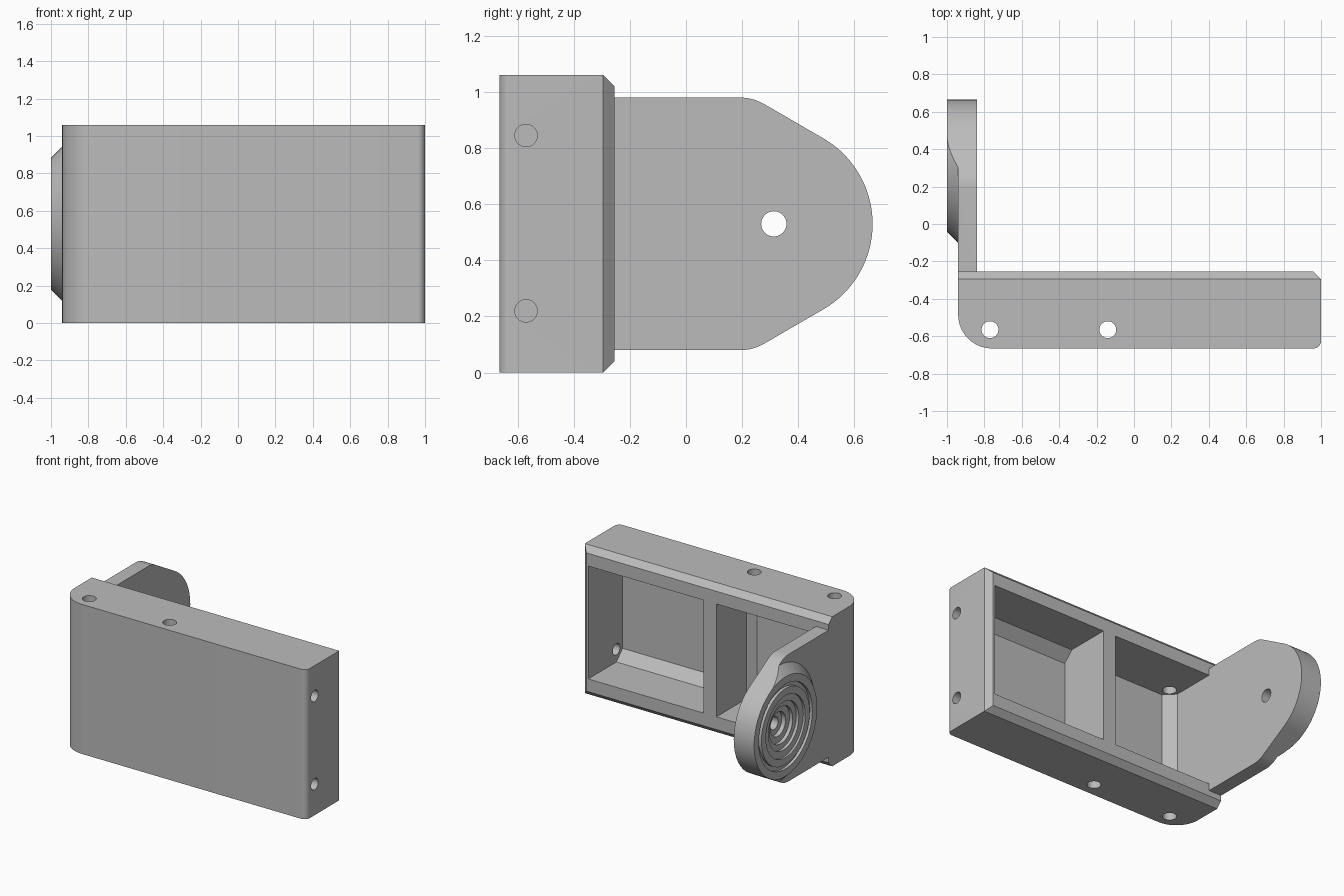
import bpy, bmesh
from math import cos, sin, radians, tau

if "Cube" in bpy.data.objects:
    bpy.data.objects.remove(bpy.data.objects["Cube"], do_unlink=True)

grey = bpy.data.materials.new("matte grey")
grey.use_nodes = True
colour = (0.5, 0.5, 0.5, 1)
grey.diffuse_color = colour
grey.node_tree.nodes["Principled BSDF"].inputs["Base Color"].default_value = colour


def finish(name, bm):
    bmesh.ops.recalc_face_normals(bm, faces=bm.faces)
    mesh = bpy.data.meshes.new(name)
    bm.to_mesh(mesh)
    bm.free()
    mesh.materials.append(grey)
    ob = bpy.data.objects.new(name, mesh)
    bpy.context.collection.objects.link(ob)
    return ob


def place(axis, u, v, w):
    return {"x": (w, u, v), "z": (u, v, w)}[axis]


def prism(name, points, axis, lo, hi):
    """Extrude a 2D outline along an axis."""
    bm = bmesh.new()
    a, b = [[bm.verts.new(place(axis, u, v, w)) for u, v in points] for w in (lo, hi)]
    bm.faces.new(a)
    bm.faces.new(b)
    for i in range(len(points)):
        j = (i + 1) % len(points)
        bm.faces.new((a[i], a[j], b[j], b[i]))
    return finish(name, bm)


def arc(cu, cv, r, start, end, n):
    angles = [radians(start + (end - start) * i / n) for i in range(n + 1)]
    return [(cu + r * cos(t), cv + r * sin(t)) for t in angles]


def rod(u, v, r, axis, lo, hi):
    return prism("cutter", arc(u, v, r, 0, 360, 40)[:-1], axis, lo, hi)


def lathe(profile, cy, cz, n=96):
    """Spin a closed (x, radius) profile around an x-directed axis."""
    bm = bmesh.new()
    rings = [[bm.verts.new((x, cy + r * cos(tau * i / n), cz + r * sin(tau * i / n)))
              for i in range(n)] for x, r in profile]
    for k, ring in enumerate(rings):
        nxt = rings[(k + 1) % len(rings)]
        for i in range(n):
            j = (i + 1) % n
            bm.faces.new((ring[i], ring[j], nxt[j], nxt[i]))
    return finish("cutter", bm)


def cut(target, cutter):
    cutter.hide_render = True
    mod = target.modifiers.new("cut", "BOOLEAN")
    mod.operation, mod.solver, mod.object = "DIFFERENCE", "EXACT", cutter
    bpy.context.view_layer.objects.active = target
    bpy.ops.object.modifier_apply(modifier=mod.name)
    bpy.data.objects.remove(cutter, do_unlink=True)


def shade(ob):
    bpy.ops.object.select_all(action="DESELECT")
    ob.select_set(True)
    bpy.context.view_layer.objects.active = ob
    bpy.ops.object.shade_smooth_by_angle(angle=radians(25))


HEIGHT, FRONT, BACK, CH = 1.06, -0.665, -0.255, 0.04
MID = HEIGHT / 2

# Housing: rounded front corners, chamfered back edges
plan = (arc(-0.76, FRONT + 0.18, 0.18, 180, 270, 20)
        + arc(0.96, FRONT + 0.04, 0.04, 270, 360, 8)
        + [(1, BACK - CH), (1 - CH, BACK), (-0.94, BACK)])
housing = prism("housing", plan, "z", 0, HEIGHT)
for edge, s in ((0, 1), (HEIGHT, -1)):
    wedge = [(BACK - 2 * CH, edge - s * CH), (BACK + CH, edge - s * CH),
             (BACK + CH, edge + s * 2 * CH)]
    cut(housing, prism("cutter", wedge, "x", -1.2, 1.2))

# Two open pockets separated by a divider
Z0, Z1, FLOOR, C = 0.13, 0.93, -0.64, 0.07
cut(housing, prism("cutter", [(-0.1, Z0), (FLOOR + C, Z0), (FLOOR, Z0 + C),
                              (FLOOR, Z1 - C), (FLOOR + C, Z1), (-0.1, Z1)],
                   "x", 0.04, 0.945))
cut(housing, prism("cutter", [(-0.84, -0.1), (-0.84, FLOOR + C), (-0.84 + C, FLOOR),
                              (-0.11, FLOOR), (-0.06, FLOOR + 0.05), (-0.06, -0.1)],
                   "z", Z0, Z1))

# Screw holes: vertical pair and end pair
for x in (-0.77, -0.14):
    cut(housing, rod(x, -0.565, 0.045, "z", -0.1, HEIGHT + 0.1))
for z in (0.22, 0.845):
    cut(housing, rod(-0.57, z, 0.04, "x", 0.9, 1.1))
shade(housing)

# Arm: tapered plate with a round end
PY, R = 0.313, 0.352
outline = ([(BACK, 0.08)] + arc(0.193, 0.25, 0.17, -90, -60, 8)
           + arc(PY, MID, R, -60, 60, 48)
           + arc(0.193, 0.81, 0.17, 60, 90, 8) + [(BACK, 0.98)])
arm = prism("pivot_arm", outline, "x", -1, -0.84)

# Leave a flared boss by removing the plate around it
cut(arm, lathe([(-1.02, 0.333), (-1.02, 2), (-0.94, 2), (-0.94, 0.413)], PY, MID))

# Stepped bearing seat, ring groove and pivot hole
cut(arm, lathe([(-1.02, 0.27), (-1.02, 0.3), (-0.98, 0.3), (-0.98, 0.27)], PY, MID))
for r, depth in ((0.22, 0.015), (0.17, 0.035), (0.13, 0.06), (0.085, 0.09)):
    cut(arm, rod(PY, MID, r, "x", -1.1, -1 + depth))
cut(arm, rod(PY, MID, 0.045, "x", -1.1, -0.7))
shade(arm)
